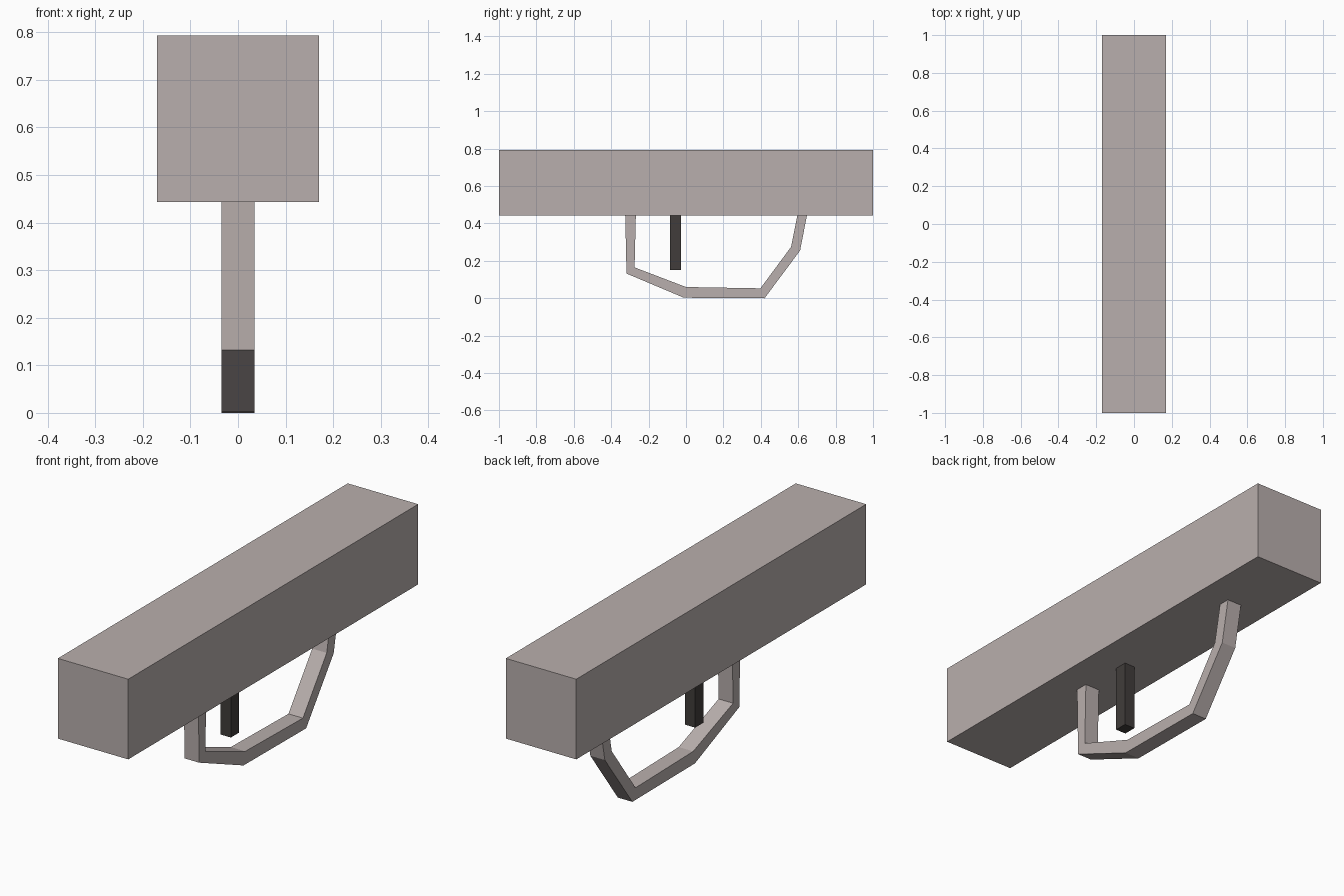
import bpy, bmesh

if "Cube" in bpy.data.objects:
    bpy.data.objects.remove(bpy.data.objects["Cube"])


def material(name, color):
    m = bpy.data.materials.new(name)
    m.diffuse_color = (*color, 1)
    m.use_nodes = True
    m.node_tree.nodes["Principled BSDF"].inputs["Base Color"].default_value = m.diffuse_color
    return m


def finish(name, bm, mat):
    bmesh.ops.recalc_face_normals(bm, faces=bm.faces)
    mesh = bpy.data.meshes.new(name)
    bm.to_mesh(mesh)
    bm.free()
    mesh.materials.append(mat)
    obj = bpy.data.objects.new(name, mesh)
    bpy.context.collection.objects.link(obj)
    return obj


def box(name, low, high, mat):
    bm = bmesh.new()
    bmesh.ops.create_cube(bm, size=1)
    for v in bm.verts:
        v.co = [(a + b) / 2 + c * (b - a) for a, b, c in zip(low, high, v.co)]
    return finish(name, bm, mat)


def band(name, outer, inner, half_width, mat):
    """Bar swept along matching outer and inner side profiles (y, z)."""
    bm = bmesh.new()
    rings = []
    for o, i in zip(outer, inner):
        corners = [(-half_width, *o), (half_width, *o),
                   (half_width, *i), (-half_width, *i)]
        rings.append([bm.verts.new(c) for c in corners])
    for a, b in zip(rings, rings[1:]):
        for k in range(4):
            n = (k + 1) % 4
            bm.faces.new((a[k], a[n], b[n], b[k]))
    bm.faces.new(rings[0])
    bm.faces.new(rings[-1])
    return finish(name, bm, mat)


warm_grey = material("warm grey", (0.485, 0.429, 0.418))
charcoal = material("charcoal", (0.052, 0.046, 0.043))

# Long rectangular body
box("body", (-0.17, -1, 0.443), (0.17, 1, 0.793), warm_grey)

# Trigger hanging below the body
box("trigger", (-0.025, -0.085, 0.15), (0.025, -0.028, 0.45), charcoal)

# Angular guard around the trigger
band("trigger_guard",
     [(-0.325, 0.45), (-0.318, 0.132), (-0.012, 0.003),
      (0.42, 0.0), (0.61, 0.255), (0.648, 0.45)],
     [(-0.268, 0.45), (-0.275, 0.165), (0.0, 0.06),
      (0.398, 0.053), (0.562, 0.275), (0.597, 0.45)],
     0.035, warm_grey)
